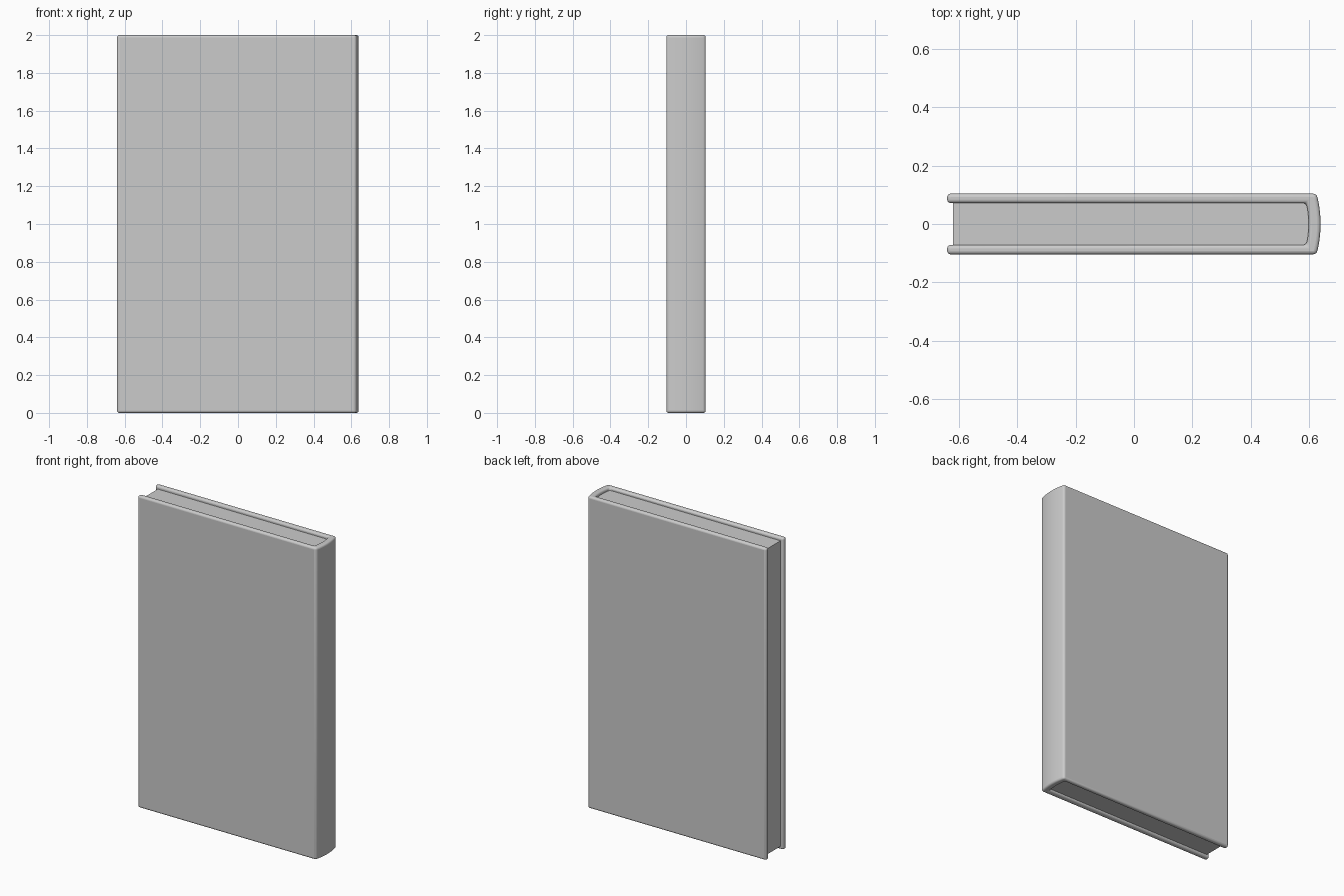
import bpy, bmesh, math

if "Cube" in bpy.data.objects:
    bpy.data.objects.remove(bpy.data.objects["Cube"])


def arc(x_edge, bulge, half, n=12):
    # shallow curve across the spine, from -y to +y
    pts = []
    for i in range(n + 1):
        t = -1 + 2 * i / n
        pts.append((x_edge + bulge * (1 - t * t), half * t))
    return pts


def extrude_profile(name, pts, z0, z1):
    bm = bmesh.new()
    face = bm.faces.new([bm.verts.new((x, y, z0)) for x, y in pts])
    new = bmesh.ops.extrude_face_region(bm, geom=[face])["geom"]
    top = [v for v in new if isinstance(v, bmesh.types.BMVert)]
    bmesh.ops.translate(bm, verts=top, vec=(0, 0, z1 - z0))
    bmesh.ops.recalc_face_normals(bm, faces=bm.faces)
    mesh = bpy.data.meshes.new(name)
    bm.to_mesh(mesh)
    bm.free()
    obj = bpy.data.objects.new(name, mesh)
    bpy.context.collection.objects.link(obj)
    return obj


def smooth(obj, angle):
    bpy.ops.object.select_all(action='DESELECT')
    obj.select_set(True)
    bpy.context.view_layer.objects.active = obj
    bpy.ops.object.shade_smooth_by_angle(angle=math.radians(angle))


OUT, INN, FORE = 0.104, 0.072, -0.64

# U-shaped cover: two boards joined by a gently rounded spine
outer = [(FORE, -OUT)] + arc(0.625, 0.014, OUT) + [(FORE, OUT)]
inner = [(FORE, INN)] + arc(0.59, 0.008, INN)[::-1] + [(FORE, -INN)]
cover = extrude_profile("cover", outer + inner, 0, 2)
bevel = cover.modifiers.new("rounded_edges", 'BEVEL')
bevel.width = 0.013
bevel.segments = 4
bevel.limit_method = 'ANGLE'
bevel.angle_limit = math.radians(40)
smooth(cover, 40)

# page block, set back inside the cover on three sides
pages = extrude_profile(
    "page_block", [(-0.62, -INN)] + arc(0.59, 0.008, INN) + [(-0.62, INN)], 0.02, 1.98)
smooth(pages, 30)
